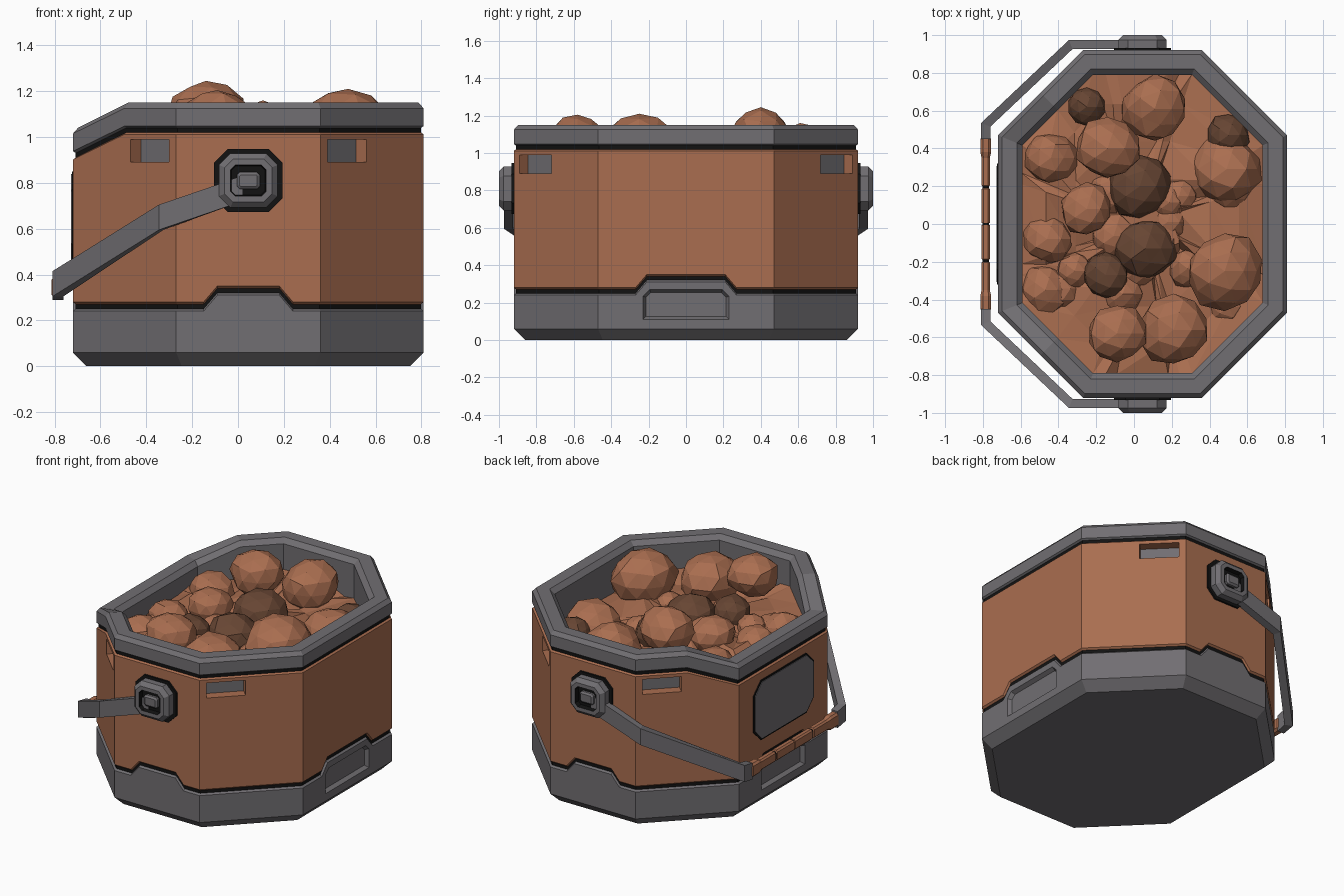
import bpy, bmesh, random
from mathutils import Vector

random.seed(4)
cube = bpy.data.objects.get("Cube")
if cube:
    bpy.data.objects.remove(cube, do_unlink=True)


def material(name, rgb):
    m = bpy.data.materials.new(name)
    m.use_nodes = True
    m.diffuse_color = (*rgb, 1)
    bsdf = m.node_tree.nodes["Principled BSDF"]
    bsdf.inputs["Base Color"].default_value = (*rgb, 1)
    bsdf.inputs["Roughness"].default_value = 0.8
    return m


GREY, ORANGE, BLACK, BROWN = range(4)
PALETTE = [material("grey_metal", (0.165, 0.157, 0.168)),
           material("orange_clay", (0.40, 0.155, 0.08)),
           material("black_rubber", (0.006, 0.006, 0.006)),
           material("dark_brown_rock", (0.135, 0.06, 0.033))]
UP = Vector((0, 0, 1))
CX = 0.045


def finish(bm, name):
    bmesh.ops.recalc_face_normals(bm, faces=bm.faces[:])
    mesh = bpy.data.meshes.new(name)
    bm.to_mesh(mesh)
    bm.free()
    for m in PALETTE:
        mesh.materials.append(m)
    ob = bpy.data.objects.new(name, mesh)
    bpy.context.collection.objects.link(ob)
    return ob


def stack(name, loops, mats):
    """Closed solid through matching loops; mats: first cap, each band, last cap."""
    bm = bmesh.new()
    rings = [[bm.verts.new(p) for p in loop] for loop in loops]
    bm.faces.new(rings[0][::-1]).material_index = mats[0]
    for a, b, m in zip(rings, rings[1:], mats[1:]):
        for i in range(len(a)):
            j = (i + 1) % len(a)
            bm.faces.new((a[i], a[j], b[j], b[i])).material_index = m
    bm.faces.new(rings[-1]).material_index = mats[-1]
    return finish(bm, name)


def inset(outline, d):
    """Move a counter-clockwise 2D outline inwards by d with mitred corners."""
    pts = [Vector(p) for p in outline]
    out = []
    for i, p in enumerate(pts):
        e1 = (p - pts[i - 1]).normalized()
        e2 = (pts[(i + 1) % len(pts)] - p).normalized()
        n1, n2 = Vector((-e1.y, e1.x)), Vector((-e2.y, e2.x))
        out.append(p + (n1 + n2) * (d / (1 + n1.dot(n2))))
    return out


def octagon(w, h, c):
    return [(w, c - h), (w, h - c), (w - c, h), (c - w, h),
            (-w, h - c), (-w, c - h), (c - w, -h), (w - c, -h)]


def plate(name, outline, origin, normal, steps, mats):
    """Solid on a vertical wall; steps are (inset, height along the normal)."""
    n, o = Vector(normal).normalized(), Vector(origin)
    u = UP.cross(n)
    loops = [[o + u * p.x + UP * p.y + n * h for p in inset(outline, d)] for d, h in steps]
    return stack(name, loops, mats)


# Bucket outline: half of an octagon with points for the base tabs (x, y, tab)
HX, HY = 0.765, 0.92
half = [(HX, .21, 1), (HX, .27, 0), (HX, .47, 0), (.315, HY, 0), (.195, HY, 0),
        (.135, HY, 1), (-.135, HY, 1), (-.195, HY, 0), (-.315, HY, 0),
        (-.54, .695, 0), (-HX, .47, 0), (-HX, .27, 0), (-HX, .21, 1)]
full = half + [(x, -y, t) for x, y, t in reversed(half)]
outline = [(x + CX, y) for x, y, t in full]
tab = [t * 0.07 for x, y, t in full]
dip = [min(0, (x + .54) / (HX - .54)) * 0.11 for x, y, t in full]
flat = [0] * len(full)

# Bucket body: inset, height, what the height follows, colour of the band below
profile = [(.06, 0, flat, GREY), (0, .06, flat, GREY),
           (0, .24, tab, GREY), (.012, .25, tab, GREY),
           (.012, .27, tab, BLACK), (0, .28, tab, ORANGE),
           (0, 1.012, dip, ORANGE), (.012, 1.02, dip, ORANGE),
           (.012, 1.04, dip, BLACK), (0, 1.048, dip, GREY),
           (0, 1.125, dip, GREY), (.022, 1.15, dip, GREY),
           (.10, 1.15, dip, GREY), (.13, 1.12, dip, GREY), (.13, .8, flat, GREY)]
loops = [[(p.x, p.y, z + k) for p, k in zip(inset(outline, d), follow)]
         for d, z, follow, m in profile]
bucket = stack("bucket_body", loops, [m for d, z, f, m in profile] + [GREY])

# Recesses: slots on the diagonal walls and pockets in the base
cutters = []
for sx in (1, -1):
    pocket = [(-.23, -.08), (.23, -.08), (.23, .045), (.195, .08), (-.195, .08), (-.23, .045)]
    cutters.append(plate("pocket_cutter", pocket, (CX + sx * HX, 0, .19), (sx, 0, 0),
                         [(.015, -.025), (-.015, .025)], [GREY] * 3))
    for sy in (1, -1):
        slot = [(-.12, -.05), (.12, -.05), (.12, .05), (-.12, .05)]
        cutters.append(plate("slot_cutter", slot, (CX + sx * .43, sy * .805, .94), (sx, sy, 0),
                             [(0, -.065), (0, .04)], [GREY, ORANGE, ORANGE]))
for c in cutters:
    c.hide_render = True
    mod = bucket.modifiers.new("recess", "BOOLEAN")
    mod.operation, mod.solver, mod.object = "DIFFERENCE", "EXACT", c
bpy.context.view_layer.objects.active = bucket
for mod in list(bucket.modifiers):
    bpy.ops.object.modifier_apply(modifier=mod.name)
for c in cutters:
    bpy.data.objects.remove(c, do_unlink=True)

# Side panel under the dipped lip
for name, size, h, m in (("panel_border", 0, .005, BLACK), ("side_panel", .012, .009, GREY)):
    plate(name, inset(octagon(.32, .2, .08), size), (CX - HX, 0, .65), (-1, 0, 0),
          [(0, -.005), (0, h)], [m] * 3)

# Handle hubs and arms, mirrored front to back
for s, side in ((-1, "front"), (1, "back")):
    spot, out = (CX, s * HY, .81), (0, s, 0)
    plate(side + "_hub_gasket", octagon(.15, .137, .06), spot, out,
          [(0, -.01), (0, .012)], [BLACK] * 3)
    plate(side + "_hub", octagon(.128, .118, .05), spot, out,
          [(0, 0), (0, .055), (.025, .08), (.05, .08), (.055, .05)],
          [GREY] * 4 + [BLACK] * 2)
    plate(side + "_hub_button", octagon(.05, .037, .012), spot, out,
          [(0, .04), (0, .065), (.012, .075)], [GREY] * 4)
    path = [Vector(p) for p in ((.02, .95, .775), (-.335, .95, .65),
                                (-.785, .525, .36), (-.785, .45, .345))]
    sections = []
    for i, p in enumerate(path):
        a = (p - path[i - 1]) if i else path[1] - p
        b = (path[i + 1] - p) if i < len(path) - 1 else a
        n1, n2 = UP.cross(a).normalized(), UP.cross(b).normalized()
        w = (n1 + n2) * (.024 / (1 + n1.dot(n2)))
        ring = [p + w * k + UP * h for k, h in ((1, .055), (-1, .055), (-1, -.055), (1, -.055))]
        sections.append([(q.x, q.y * s, q.z) for q in ring])
    stack(side + "_handle_arm", sections, [GREY] * 5)

# Segmented grip
grip = [(.465, .8), (.45, 1.3), (.38, 1.3), (.35, 1), (.205, 1), (.2, .8), (.19, .8),
        (.185, 1), (.006, 1), (.004, .8)]
grip = [(-y, k) for y, k in grip] + [(y, k) for y, k in reversed(grip)]
bands = [BLACK if a[1] < 1 and b[1] < 1 else ORANGE for a, b in zip(grip, grip[1:])]
stack("handle_grip", [[(-.785 + u * k, y, .345 + v * k) for u, v in octagon(.022, .035, .01)]
                      for y, k in grip], [BLACK] + bands + [BLACK])

# Uneven fill under the rocks
bm = bmesh.new()
edge = inset(outline, .125)
rings = [[bm.verts.new((CX + (p.x - CX) * f, p.y * f, .93 + random.uniform(-.05, .04)))
          for p in edge] for f in (1, .8, .55, .3)]
for a, b in zip(rings, rings[1:]):
    for i in range(len(a)):
        j = (i + 1) % len(a)
        bm.faces.new((a[i], a[j], b[j]))
        bm.faces.new((a[i], b[j], b[i]))
bm.faces.new(rings[-1])
for f in bm.faces:
    f.material_index = ORANGE
finish(bm, "rubble_fill")


# Rocks
def rock(name, x, y, r, top, mat):
    bm = bmesh.new()
    bmesh.ops.create_icosphere(bm, subdivisions=2, radius=r)
    lean = Vector([random.uniform(-1, 1) for _ in range(3)]).normalized()
    for v in bm.verts:
        d = v.co.normalized()
        v.co *= random.uniform(.93, 1.05) * (1 + .1 * d.dot(lean) ** 2)
        v.co.z *= .88
    lift = top - max(v.co.z for v in bm.verts)
    bmesh.ops.translate(bm, vec=(x, y, lift), verts=bm.verts[:])
    for f in bm.faces:
        f.material_index = mat
    finish(bm, name)


light = [(.11, .61, .17, 1.16), (-.14, .40, .16, 1.245), (.48, -.25, .195, 1.21),
         (-.09, -.58, .15, 1.205), (.21, -.56, .18, 1.13), (-.25, .08, .135, 1.08),
         (-.44, .35, .135, 1.03), (-.46, -.08, .13, 1.01), (-.47, -.35, .13, 1.01),
         (.49, .29, .18, 1.06)]
dark = [(.03, .20, .165, 1.09), (.06, -.13, .16, 1.08), (-.25, .62, .1, 1.04),
        (-.15, -.27, .12, 1.06), (.5, .47, .11, 1.03)]
for i, spec in enumerate(light):
    rock(f"rock_{i + 1}", *spec, ORANGE)
for i, spec in enumerate(dark):
    rock(f"dark_rock_{i + 1}", *spec, BROWN)
for i in range(16):
    rock(f"rubble_{i + 1}", CX + random.uniform(-.47, .47), random.uniform(-.5, .5),
         random.uniform(.09, .13), random.uniform(.96, 1.0), ORANGE)
